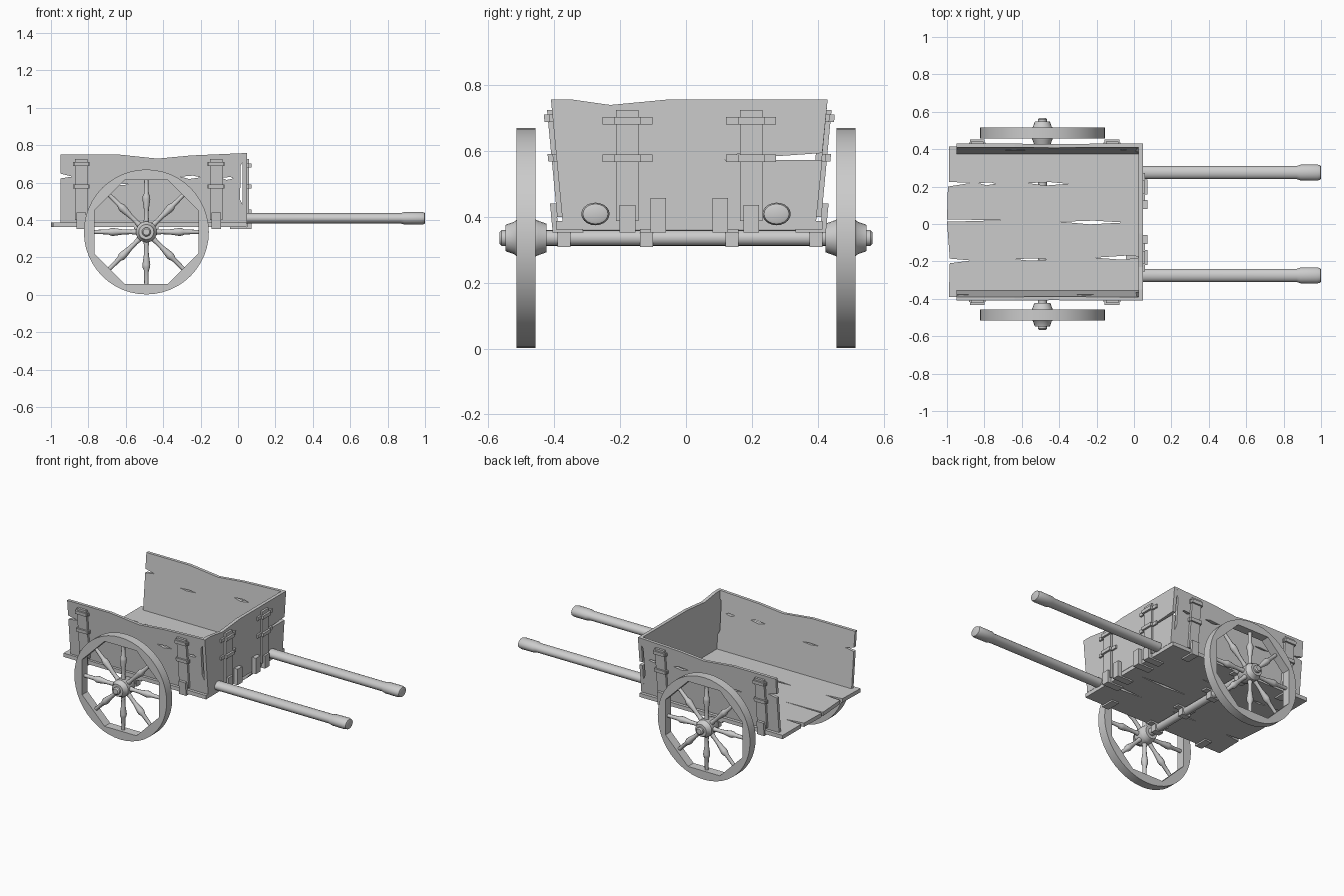
import bpy, bmesh, math
from mathutils import Matrix, Vector

if "Cube" in bpy.data.objects:
    bpy.data.objects.remove(bpy.data.objects["Cube"])

wood = bpy.data.materials.new("grey_wood")
wood.use_nodes = True
wood.diffuse_color = (0.6, 0.6, 0.6, 1)
wood.node_tree.nodes["Principled BSDF"].inputs["Base Color"].default_value = (0.6, 0.6, 0.6, 1)

CY = 0.01                      # the box sits slightly off the axle middle
FLOOR, BASE = 0.362, 0.387     # underside and top of the floor
HALF, SLOPE = 0.385, 0.095     # half width of the box and its outward lean
AXLE = Vector((-0.49, 0, 0.336))


def finish(name, bm, smooth=False):
    bmesh.ops.recalc_face_normals(bm, faces=bm.faces)
    mesh = bpy.data.meshes.new(name)
    bm.to_mesh(mesh)
    bm.free()
    mesh.materials.append(wood)
    ob = bpy.data.objects.new(name, mesh)
    bpy.context.collection.objects.link(ob)
    if smooth:
        bpy.ops.object.select_all(action='DESELECT')
        ob.select_set(True)
        bpy.context.view_layer.objects.active = ob
        bpy.ops.object.shade_smooth_by_angle(angle=math.radians(40))
    return ob


def prism(bm, outline, low, high, place):
    """Extrude a flat outline from low to high; place maps (u, v, depth) to space."""
    a = [bm.verts.new(place(u, v, low)) for u, v in outline]
    b = [bm.verts.new(place(u, v, high)) for u, v in outline]
    n = len(a)
    bm.faces.new(a)
    bm.faces.new(b[::-1])
    for i in range(n):
        bm.faces.new((a[i], a[(i + 1) % n], b[(i + 1) % n], b[i]))


def rect(u0, u1, v0, v1):
    return [(u0, v0), (u1, v0), (u1, v1), (u0, v1)]


def cracked_panel(name, outline, low, high, place, cracks):
    """Plank panel with sliver-shaped splits (start, end, height, half gap)."""
    bm = bmesh.new()
    prism(bm, outline, low, high, place)
    panel = finish(name, bm)
    cut = bmesh.new()
    for u0, u1, v, w in cracks:
        m = u0 + (u1 - u0) * 0.45
        prism(cut, [(u0, v + w * 0.4), (m, v - w), (u1, v), (m + 0.02, v + w)],
              low - 0.05, high + 0.05, place)
    cutter = finish("crack_cutter", cut)
    cutter.hide_render = True
    mod = panel.modifiers.new("cracks", 'BOOLEAN')
    mod.operation, mod.solver, mod.object = 'DIFFERENCE', 'EXACT', cutter
    bpy.context.view_layer.update()
    mesh = bpy.data.meshes.new_from_object(panel.evaluated_get(bpy.context.evaluated_depsgraph_get()))
    panel.modifiers.clear()
    panel.data = mesh
    bpy.data.objects.remove(cutter)


def lathe(bm, profile, matrix, sides=16):
    """Spin (radius, height) pairs around local z."""
    rings = [[bm.verts.new(matrix @ Vector((r * math.cos(t), r * math.sin(t), h)))
              for t in (math.tau * k / sides for k in range(sides))] for r, h in profile]
    for p, q in zip(rings, rings[1:]):
        for k in range(sides):
            j = (k + 1) % sides
            bm.faces.new((p[k], p[j], q[j], q[k]))
    bm.faces.new(rings[0][::-1])
    bm.faces.new(rings[-1])


def flat(u, v, d):
    return Vector((u, v, d))


def facing(u, v, d):
    return Vector((d, CY + u, v))


def side_wall(s):
    return lambda u, v, d: Vector((u, CY + s * (HALF + d + SLOPE * (v - BASE)), v))


# Floor with ragged rear edge
cracked_panel("floor",
    [(-0.99, -0.39), (0.045, -0.395), (0.045, 0.415), (-0.99, 0.415), (-0.99, 0.225),
     (-0.87, 0.22), (-0.995, 0.2), (-1, 0.025), (-0.71, 0.02), (-1, 0.012),
     (-0.985, -0.185), (-0.87, -0.195), (-0.985, -0.21)],
    FLOOR, BASE, flat,
    [(-0.83, -0.74, 0.215, 0.008), (-0.57, -0.35, 0.215, 0.009), (-0.39, -0.05, 0.008, 0.01),
     (-0.64, -0.45, -0.19, 0.006), (0.06, -0.21, -0.18, 0.011)])

# Front board with wavy top and an open split on one edge
top = HALF + SLOPE * (0.757 - BASE)
notch = HALF + SLOPE * 0.2
cracked_panel("front_board",
    [(-HALF, BASE), (HALF, BASE), (notch, 0.573), (0.1, 0.573), (notch, 0.594), (top, 0.757),
     (-0.06, 0.757), (-0.24, 0.74), (-0.36, 0.757), (-top, 0.757)],
    0.025, 0.047, facing, [(0.14, 0.2, 0.59, 0.002)])

# Bands over a batten: two horizontal straps with raised middles
def straps(bm, mid, wide, place, heights):
    for z in heights:
        prism(bm, rect(mid - wide, mid + wide, z - 0.011, z + 0.011), 0, 0.011, place)
        prism(bm, rect(mid - 0.04, mid + 0.04, z - 0.011, z + 0.011), 0, 0.026, place)


for s, label in ((1, "left"), (-1, "right")):
    wall = side_wall(s)
    # Leaning side board
    cracked_panel(label + "_side_board",
        [(-0.95, BASE), (0.025, BASE), (0.025, 0.48), (0.011, 0.51), (0.014, 0.69),
         (0.025, 0.71), (0.025, 0.757), (-0.25, 0.745), (-0.43, 0.728), (-0.64, 0.75),
         (-0.95, 0.75), (-0.95, 0.648), (-0.885, 0.632), (-0.95, 0.622)],
        -0.02, 0, wall,
        [(-0.31, -0.2, 0.628, 0.009), (-0.09, -0.025, 0.622, 0.008), (-0.7, -0.58, 0.59, 0.005)])
    # Side battens, straps and foot brackets
    bm = bmesh.new()
    for x in (-0.838, -0.117):
        prism(bm, rect(x - 0.034, x + 0.034, 0.4, 0.725), 0, 0.015, wall)
        straps(bm, x, 0.045, wall, (0.7, 0.58))
        prism(bm, rect(x - 0.025, x + 0.025, 0.352, 0.44), 0.015, 0.033, wall)
        prism(bm, rect(x - 0.025, x + 0.025, 0.352, FLOOR), -0.06, 0.02, wall)
    finish(label + "_side_fittings", bm)
    # Front battens, straps and angle brackets
    bm = bmesh.new()
    y = s * 0.188
    outward = lambda u, v, d: facing(u, v, d + 0.047)
    prism(bm, rect(y - 0.034, y + 0.034, BASE, 0.725), 0, 0.013, outward)
    straps(bm, y, 0.076, outward, (0.692, 0.578))
    for y, z in ((s * 0.188, 0.436), (s * 0.094, 0.457)):
        prism(bm, rect(y - 0.024, y + 0.024, 0.353, z), 0, 0.026, outward)
        prism(bm, rect(y - 0.024, y + 0.024, 0.353, FLOOR), -0.09, 0, outward)
    finish(label + "_front_fittings", bm)

    # Pull shaft with thicker rounded grip
    bm = bmesh.new()
    place = (Matrix.Translation((0, s * 0.275, 0.409)) @ Matrix.Rotation(math.pi / 2, 4, 'Y')
             @ Matrix.Diagonal((0.8, 1, 1, 1)))
    lathe(bm, [(0.035, 0.04), (0.035, 0.87), (0.042, 0.89), (0.043, 0.98), (0.038, 0.997),
               (0.03, 1)], place, 20)
    finish(label + "_shaft", bm, True)

    # Wheel rim: round outside, eight flat sides inside
    bm = bmesh.new()
    steps = 48
    loops = []
    for k in range(steps):
        t = math.tau * k / steps
        off = (t + math.pi / 8) % (math.pi / 4) - math.pi / 8
        inner = 0.278 / math.cos(off)
        loops.append([bm.verts.new(AXLE + Vector((r * math.cos(t), s * y, r * math.sin(t))))
                      for r, y in ((0.334, 0.457), (0.334, 0.515), (inner, 0.515), (inner, 0.457))])
    for k in range(steps):
        p, q = loops[k], loops[(k + 1) % steps]
        for i in range(4):
            j = (i + 1) % 4
            bm.faces.new((p[i], p[j], q[j], q[i]))
    finish(label + "_wheel_rim", bm, True)

    # Turned spokes
    bm = bmesh.new()
    for k in range(8):
        place = (Matrix.Translation(AXLE + Vector((0, s * 0.486, 0)))
                 @ Matrix.Rotation(k * math.pi / 4, 4, 'Y'))
        lathe(bm, [(0.017, 0.04), (0.012, 0.08), (0.013, 0.12), (0.021, 0.175), (0.02, 0.19),
                   (0.013, 0.205), (0.011, 0.285)], place, 10)
    finish(label + "_spokes", bm, True)

    # Hub and end cap
    bm = bmesh.new()
    place = Matrix.Translation(AXLE) @ Matrix.Rotation(-s * math.pi / 2, 4, 'X')
    lathe(bm, [(0.043, 0.423), (0.053, 0.45), (0.056, 0.457), (0.056, 0.515), (0.05, 0.52),
               (0.04, 0.548), (0.024, 0.548), (0.024, 0.56), (0.017, 0.567)], place, 20)
    finish(label + "_hub", bm, True)

# Axle and the clips that hold it under the floor
bm = bmesh.new()
lathe(bm, [(0.024, -0.43), (0.024, 0.43)],
      Matrix.Translation(AXLE) @ Matrix.Rotation(math.pi / 2, 4, 'X'))
finish("axle", bm, True)
bm = bmesh.new()
for y in (-0.37, -0.12, 0.14, 0.395):
    prism(bm, rect(-0.52, -0.46, y - 0.02, y + 0.02), 0.308, FLOOR, flat)
    prism(bm, rect(-0.555, -0.425, y - 0.02, y + 0.02), 0.352, FLOOR, flat)
finish("axle_clips", bm)
